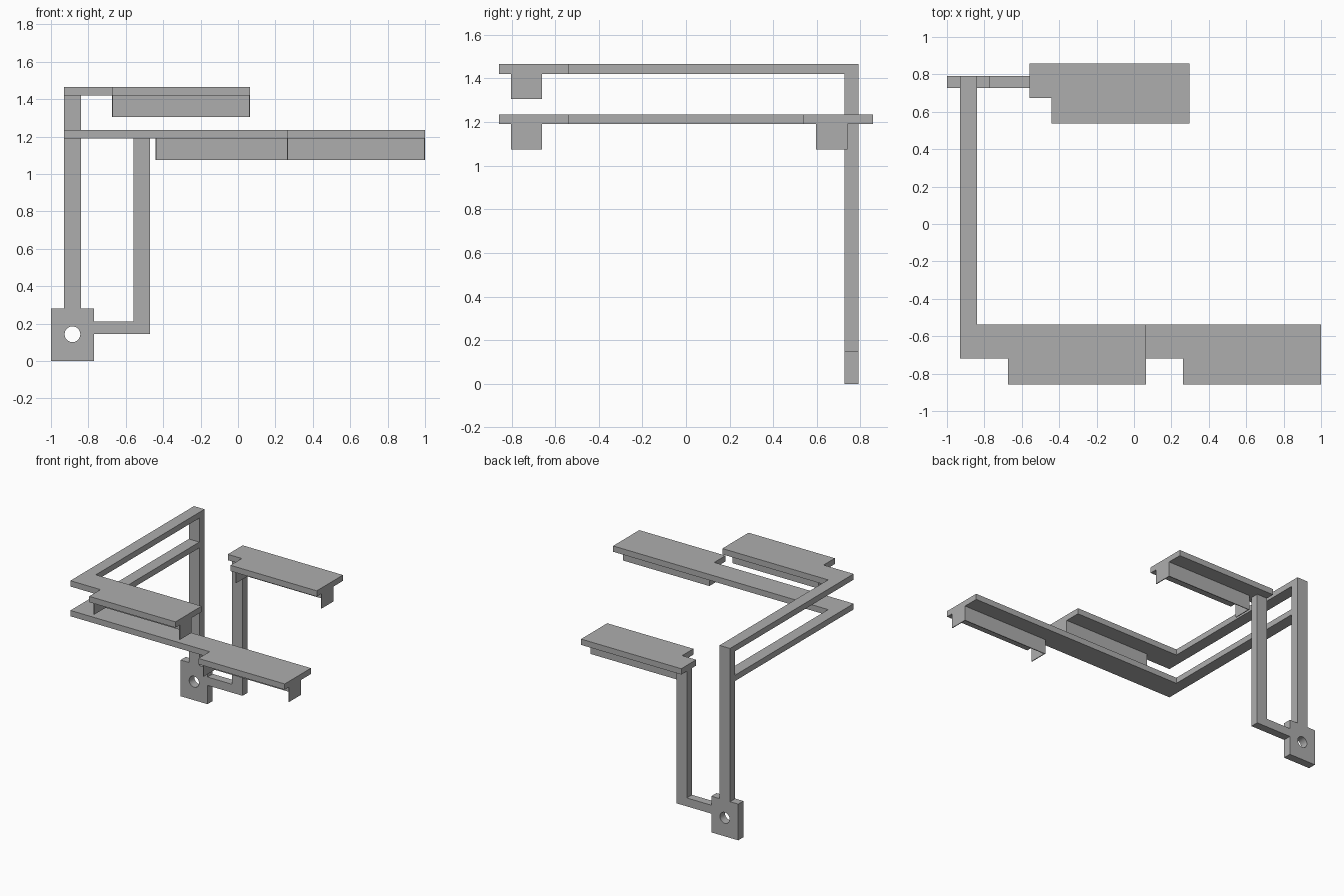
import bpy
import bmesh
from mathutils import Vector

cube = bpy.data.objects.get("Cube")
if cube:
    bpy.data.objects.remove(cube, do_unlink=True)

grey = bpy.data.materials.new("grey metal")
grey.use_nodes = True
colour = (0.42, 0.42, 0.42, 1)
grey.diffuse_color = colour
grey.node_tree.nodes["Principled BSDF"].inputs["Base Color"].default_value = colour


def prism(name, outline, low, high, axis="z"):
    """Extrude a flat outline: (x, y) along z, or (x, z) along y."""
    bm = bmesh.new()
    place = (lambda a, b: (a, b, low)) if axis == "z" else (lambda a, b: (a, low, b))
    face = bm.faces.new([bm.verts.new(place(a, b)) for a, b in outline])
    grown = bmesh.ops.extrude_face_region(bm, geom=[face])
    shift = Vector((0, 0, high - low)) if axis == "z" else Vector((0, high - low, 0))
    moved = [v for v in grown["geom"] if isinstance(v, bmesh.types.BMVert)]
    bmesh.ops.translate(bm, verts=moved, vec=shift)
    bmesh.ops.recalc_face_normals(bm, faces=bm.faces)
    mesh = bpy.data.meshes.new(name)
    bm.to_mesh(mesh)
    bm.free()
    mesh.materials.append(grey)
    obj = bpy.data.objects.new(name, mesh)
    bpy.context.collection.objects.link(obj)
    return obj


THICK = 0.045            # thickness of arms and pads
TOP, MID = 1.42, 1.19    # undersides of the two levels
BACK, FRONT = 0.79, 0.727
POST_L, POST_R = -0.93, -0.84
PAD_LEN = 0.738
EDGE = 0.857             # outer edge of the pads
INNER = 0.537

# Mounting plate, main post, link and short post in one flat frame
frame = prism("post_frame", [
    (-1, 0), (-0.77, 0), (-0.77, 0.145), (-0.47, 0.145), (-0.47, MID),
    (-0.56, MID), (-0.56, 0.21), (-0.77, 0.21), (-0.77, 0.28),
    (POST_R, 0.28), (POST_R, TOP + THICK), (POST_L, TOP + THICK),
    (POST_L, 0.28), (-1, 0.28)], FRONT, BACK, "y")

# Screw hole through the mounting plate
bpy.ops.mesh.primitive_cylinder_add(vertices=40, radius=0.042, depth=0.3,
                                    location=(-0.885, 0.76, 0.143),
                                    rotation=(1.5708, 0, 0))
cutter = bpy.context.object
cutter.name = "hole_cutter"
cutter.hide_render = True
cutter.data.materials.append(grey)
cut = frame.modifiers.new("hole", "BOOLEAN")
cut.operation = "DIFFERENCE"
cut.solver = "EXACT"
cut.object = cutter
bpy.context.view_layer.objects.active = frame
bpy.ops.object.modifier_apply(modifier=cut.name)
bpy.data.objects.remove(cutter, do_unlink=True)


def clip(name, x, y_open, z):
    """Thin three-sided bracket under a pad, open to the front and below."""
    t = 0.006
    y_wall = y_open + 0.143
    end = x + PAD_LEN
    prism(name, [(x, y_open), (x + t, y_open), (x + t, y_wall - t),
                 (end - t, y_wall - t), (end - t, y_open), (end, y_open),
                 (end, y_wall), (x, y_wall)], z - 0.115, z)


# Two long arms, each turning the corner and widening into a pad
for name, pad_x, z in (("upper", -0.673, TOP), ("lower", 0.262, MID)):
    end = pad_x + PAD_LEN
    prism(name + "_arm_and_pad", [
        (POST_L, FRONT), (POST_L, -0.72), (pad_x, -0.72), (pad_x, -EDGE),
        (end, -EDGE), (end, -INNER), (POST_R, -INNER), (POST_R, FRONT)],
        z, z + THICK)
    clip(name + "_clip", pad_x, -0.803, z)

# Rear pad on the short post
prism("rear_pad", [
    (-0.56, EDGE), (-0.56, 0.675), (-0.44, 0.675), (-0.44, INNER),
    (0.298, INNER), (0.298, EDGE)], MID, MID + THICK)
clip("rear_clip", -0.44, 0.597, MID)
